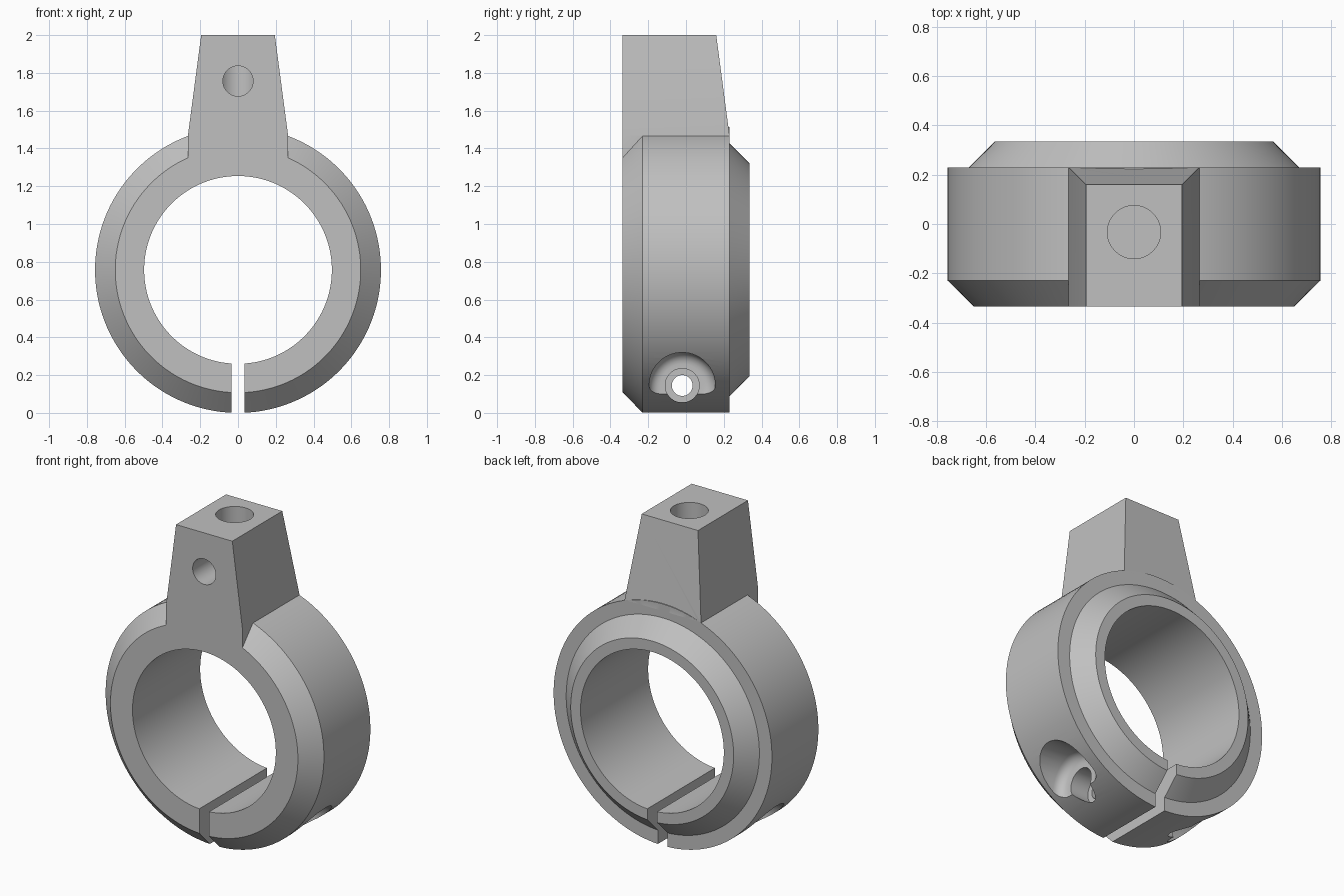
import bpy, bmesh, math
from mathutils import Vector

default = bpy.data.objects.get("Cube")
if default:
    bpy.data.objects.remove(default)

RING_Z, OUTER, INNER, HALF = 0.757, 0.757, 0.497, 0.335
SHOULDER = 0.23      # y where the outer band ends on either side
TAB_X = 0.265        # half width of the tab root
SCREW_Y, SCREW_Z = -0.02, 0.145

grey = bpy.data.materials.new("plain grey")
grey.use_nodes = True
grey.diffuse_color = (0.53, 0.53, 0.53, 1)
grey.node_tree.nodes["Principled BSDF"].inputs["Base Color"].default_value = grey.diffuse_color


def make_object(name, bm):
    bmesh.ops.recalc_face_normals(bm, faces=bm.faces)
    mesh = bpy.data.meshes.new(name)
    bm.to_mesh(mesh)
    bm.free()
    mesh.materials.append(grey)
    obj = bpy.data.objects.new(name, mesh)
    bpy.context.scene.collection.objects.link(obj)
    return obj


def lathe(name, profile, origin, axis, steps=64, hollow=False):
    """Turn (radius, height) points about an axis through origin."""
    bm = bmesh.new()
    turn = Vector(axis).to_track_quat("Z", "Y")
    rings = []
    for r, h in profile:
        angles = [math.tau * (i + 0.5) / steps for i in range(steps)]
        rings.append([bm.verts.new(Vector(origin) + turn @ Vector(
            (r * math.cos(a), r * math.sin(a), h))) for a in angles])
    pairs = list(zip(rings, rings[1:]))
    if hollow:
        pairs.append((rings[-1], rings[0]))
    else:
        bm.faces.new(rings[0])
        bm.faces.new(rings[-1])
    for low, high in pairs:
        for i in range(steps):
            j = (i + 1) % steps
            bm.faces.new((low[i], low[j], high[j], high[i]))
    return make_object(name, bm)


def loft(name, sections):
    """Join stacked rectangles given as (half width, front y, back y, z)."""
    bm = bmesh.new()
    rows = [[bm.verts.new(p) for p in ((-w, f, z), (w, f, z), (w, b, z), (-w, b, z))]
            for w, f, b, z in sections]
    bm.faces.new(rows[0])
    bm.faces.new(rows[-1])
    for low, high in zip(rows, rows[1:]):
        for i in range(4):
            j = (i + 1) % 4
            bm.faces.new((low[i], low[j], high[j], high[i]))
    return make_object(name, bm)


def combine(target, tool, operation):
    mod = target.modifiers.new(tool.name, "BOOLEAN")
    mod.object, mod.operation, mod.solver = tool, operation, "EXACT"
    bpy.context.view_layer.update()
    graph = bpy.context.evaluated_depsgraph_get()
    result = bpy.data.meshes.new_from_object(target.evaluated_get(graph))
    target.modifiers.clear()
    target.data = result
    bpy.data.objects.remove(tool)


# Ring: chamfered front, stepped and tapered collar at the back
clamp = lathe("clamp_ring", [
    (INNER, -HALF), (0.65, -HALF), (OUTER, -SHOULDER), (OUTER, SHOULDER),
    (0.67, SHOULDER), (0.565, HALF), (INNER, HALF)],
    (0, 0, RING_Z), (0, 1, 0), steps=128, hollow=True)

# Tapered mounting tab
tab = loft("mounting_tab", [
    (TAB_X, -HALF, SHOULDER, 1.29), (TAB_X, -HALF, SHOULDER, 1.47),
    (0.195, -HALF, 0.16, 2.0)])
combine(clamp, tab, "UNION")

# Slot through the bottom of the ring
slot = loft("slot_cutter", [(0.034, -0.5, 0.5, -0.1), (0.034, -0.5, 0.5, 0.5)])
combine(clamp, slot, "DIFFERENCE")

# Blind hole from the top, met by a cross hole from the front
top_hole = lathe("top_hole_cutter", [(0.108, 1.5), (0.108, 2.1)], (0, -0.033, 0), (0, 0, 1))
combine(clamp, top_hole, "DIFFERENCE")
front_hole = lathe("front_hole_cutter", [(0.08, -0.5), (0.08, -0.033)], (0, 0, 1.757), (0, 1, 0))
combine(clamp, front_hole, "DIFFERENCE")

# Clamping screw: rounded pocket, counterbore and through hole on each side
FLOOR, POCKET, FILLET = 0.376, 0.175, 0.06
pocket = [(0.055, 0.0), (0.055, 0.25), (0.09, 0.25), (0.09, FLOOR)]
for k in range(7):
    a = math.pi / 2 * k / 6
    pocket.append((POCKET - FILLET + FILLET * math.sin(a), FLOOR + FILLET * (1 - math.cos(a))))
pocket.append((POCKET, 0.9))
for side in (1, -1):
    cutter = lathe("screw_pocket_cutter", pocket, (0, SCREW_Y, SCREW_Z), (side, 0, 0), steps=48)
    combine(clamp, cutter, "DIFFERENCE")

# Smooth the round walls, keep the edges crisp
bpy.ops.object.select_all(action="DESELECT")
clamp.select_set(True)
bpy.context.view_layer.objects.active = clamp
bpy.ops.object.shade_smooth_by_angle(angle=math.radians(25))
